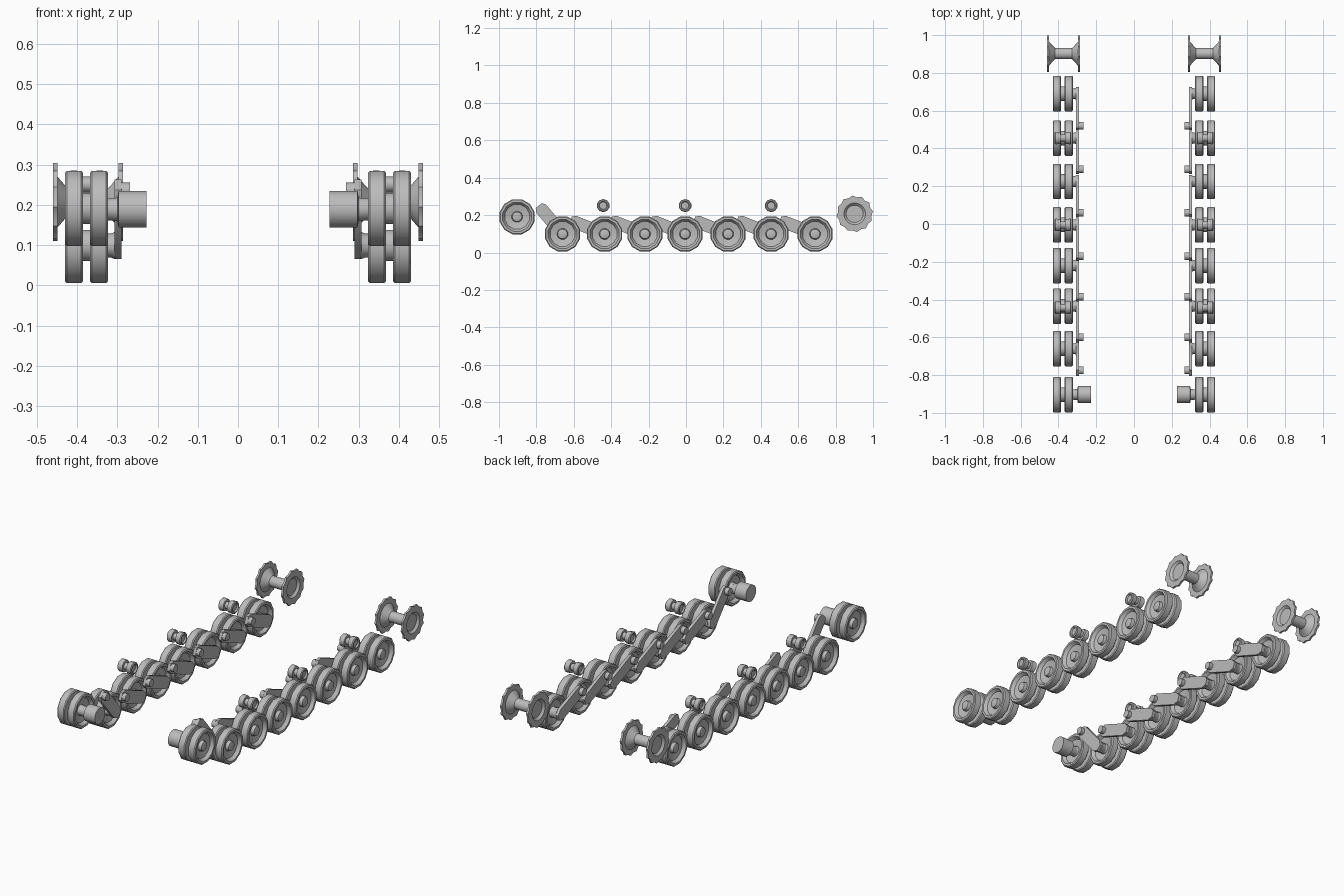
import bpy, bmesh, math
from mathutils import Vector

cube = bpy.data.objects.get("Cube")
if cube:
    bpy.data.objects.remove(cube, do_unlink=True)

metal = bpy.data.materials.new("grey metal")
metal.use_nodes = True
GREY = (0.5, 0.5, 0.5, 1)
metal.diffuse_color = GREY
metal.node_tree.nodes["Principled BSDF"].inputs["Base Color"].default_value = GREY


def finish(name, bm):
    bmesh.ops.recalc_face_normals(bm, faces=bm.faces)
    mesh = bpy.data.meshes.new(name)
    bm.to_mesh(mesh)
    bm.free()
    mesh.materials.append(metal)
    obj = bpy.data.objects.new(name, mesh)
    bpy.context.collection.objects.link(obj)
    bpy.ops.object.select_all(action='DESELECT')
    bpy.context.view_layer.objects.active = obj
    obj.select_set(True)
    bpy.ops.object.shade_smooth_by_angle(angle=math.radians(38))
    return obj


def lathe(bm, profile, side, y, z, sides=12, tooth=0.0):
    """Turn (x, radius) points around an axle; radii over 0.09 may get teeth."""
    rings = []
    for x, r in profile:
        ring = []
        for i in range(sides):
            a = math.tau * (i + 0.5) / sides
            rr = r - tooth if r > 0.09 and i % 2 else r
            ring.append(bm.verts.new((side * x, y + rr * math.cos(a), z + rr * math.sin(a))))
        rings.append(ring)
    for a, b in zip(rings, rings[1:]):
        for i in range(sides):
            j = (i + 1) % sides
            bm.faces.new((a[i], a[j], b[j], b[i]))
    bm.faces.new(rings[0])
    bm.faces.new(rings[-1])


def mirrored(profile, centre):
    """Complete a half profile by reflecting it across its middle plane."""
    return [(2 * centre - x, r) for x, r in reversed(profile)] + profile


# Half profile of a double wheel: hub, inner wall, tyre, dished face, hub cap
MID = 0.3765
WHEEL = [(MID + 0.009, 0.040), (MID + 0.009, 0.092), (MID + 0.014, 0.097),
         (0.425, 0.097), (0.430, 0.092), (0.430, 0.080), (0.412, 0.068),
         (0.404, 0.030), (0.422, 0.026), (0.425, 0.018)]
ROLLER = [(MID + 0.012, 0.020), (MID + 0.012, 0.033), (0.416, 0.035),
          (0.420, 0.030), (0.420, 0.024), (0.412, 0.020), (0.412, 0.012)]
# Half profile of a sprocket: axle, flared cone, toothed disc, recessed face
SPROCKET_MID = 0.373
SPROCKET = [(0.418, 0.030), (0.430, 0.042), (0.449, 0.064), (0.449, 0.098),
            (0.460, 0.098), (0.460, 0.058), (0.448, 0.046), (0.448, 0.020)]

# Road wheel position with the height and distance of its arm pivot
ROAD = [(-0.66, -0.775, 0.235), (-0.435, -0.60, 0.165), (-0.22, -0.385, 0.165),
        (-0.005, -0.17, 0.165), (0.225, 0.06, 0.165), (0.455, 0.29, 0.165),
        (0.69, 0.52, 0.165)]
AXLE_Z = 0.099


def arm(bm, side, start, end, half=0.034, x0=0.29, x1=0.307):
    """Flat bar with chamfered ends joining a pivot to an axle."""
    p, q = Vector(start), Vector(end)
    d = (q - p).normalized()
    n = Vector((-d.y, d.x))
    outline = [p + n * half, p - d * 0.02 + n * half * 0.6, p - d * 0.02 - n * half * 0.6,
               p - n * half, q - n * half, q + d * 0.03 - n * half * 0.5,
               q + d * 0.03 + n * half * 0.5, q + n * half]
    near, far = [[bm.verts.new((side * x, v.x, v.y)) for v in outline] for x in (x0, x1)]
    bm.faces.new(near)
    bm.faces.new(far)
    for i in range(len(outline)):
        j = (i + 1) % len(outline)
        bm.faces.new((near[i], near[j], far[j], far[i]))


for label, side in (("left", 1), ("right", -1)):
    # Road wheels with their suspension arms
    for k, (y, py, pz) in enumerate(ROAD, 1):
        bm = bmesh.new()
        lathe(bm, mirrored(WHEEL, MID), side, y, AXLE_Z)
        finish(f"{label}_road_wheel_{k}", bm)

        bm = bmesh.new()
        arm(bm, side, (py, pz), (y, AXLE_Z))
        lathe(bm, [(0.268, 0.021), (0.292, 0.021)], side, py, pz, 10)
        lathe(bm, [(0.305, 0.034), (0.316, 0.030), (0.352, 0.026)], side, y, AXLE_Z, 10)
        finish(f"{label}_suspension_arm_{k}", bm)

    # Return rollers
    for k, y in enumerate((-0.443, -0.005, 0.455), 1):
        bm = bmesh.new()
        lathe(bm, mirrored(ROLLER, MID), side, y, 0.251, 10)
        finish(f"{label}_return_roller_{k}", bm)

    # Front idler wheel and its thick axle
    bm = bmesh.new()
    lathe(bm, mirrored(WHEEL, MID), side, -0.903, 0.191)
    finish(f"{label}_idler_wheel", bm)
    bm = bmesh.new()
    lathe(bm, [(0.228, 0.047), (0.297, 0.047), (0.300, 0.030), (0.352, 0.026)],
          side, -0.903, 0.189)
    finish(f"{label}_idler_axle", bm)

    # Rear drive sprocket
    bm = bmesh.new()
    lathe(bm, mirrored(SPROCKET, SPROCKET_MID), side, 0.902, 0.207, 24, 0.009)
    finish(f"{label}_drive_sprocket", bm)
